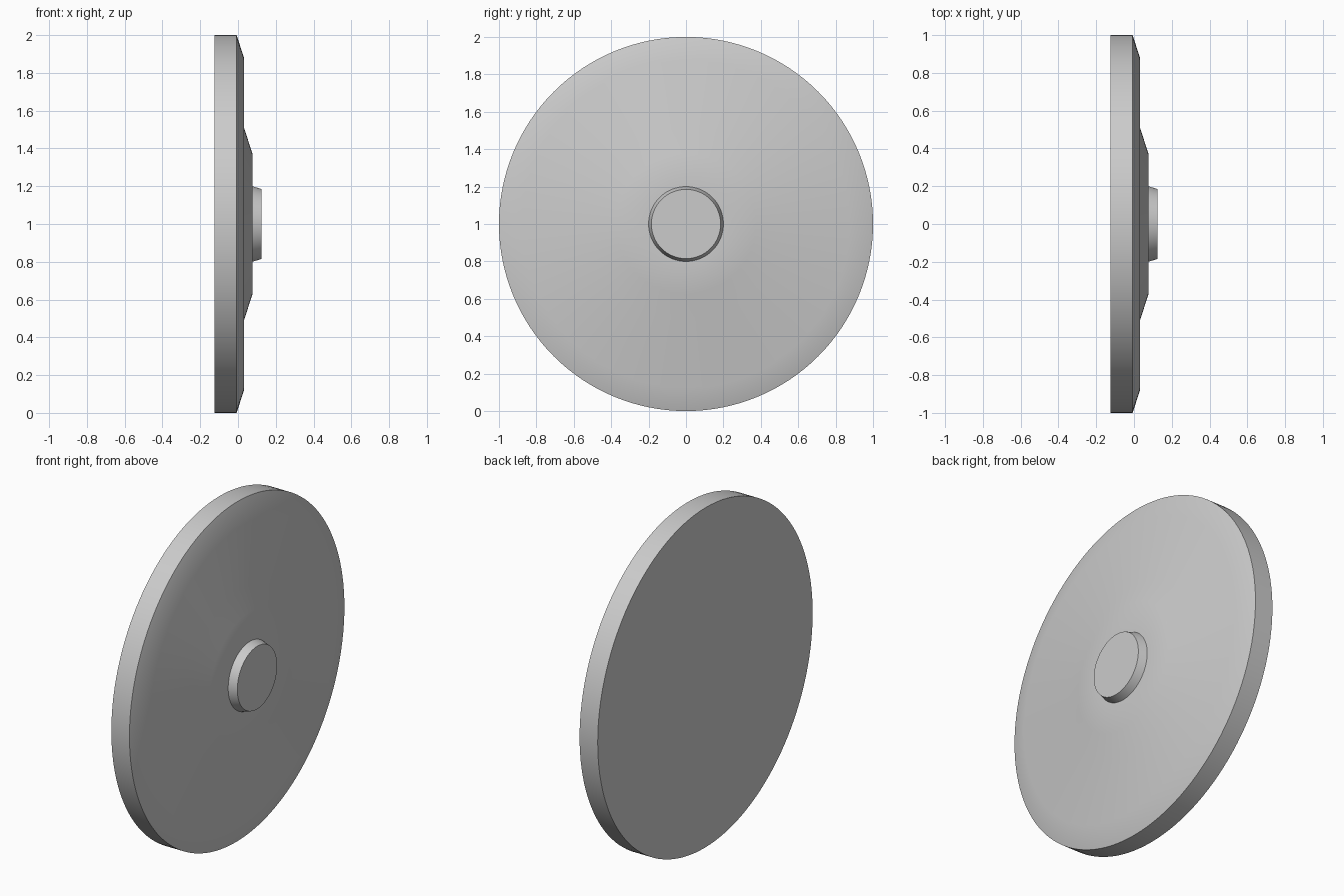
import bpy
import math
import bmesh
from mathutils import Matrix, Vector

cube = bpy.data.objects.get("Cube")
if cube:
    bpy.data.objects.remove(cube, do_unlink=True)

SEGMENTS = 128

# One grey for the whole disc
grey = bpy.data.materials.new("plain grey")
grey.use_nodes = True
colour = (0.6, 0.6, 0.6, 1)
grey.diffuse_color = colour
grey.node_tree.nodes["Principled BSDF"].inputs["Base Color"].default_value = colour


def turned_part(name, profile):
    """Spin (x, radius) points round the x axis and cap both ends."""
    bm = bmesh.new()
    rings = []
    for x, radius in profile:
        rings.append([
            bm.verts.new((x, radius * math.cos(a), 1 + radius * math.sin(a)))
            for a in (2 * math.pi * i / SEGMENTS for i in range(SEGMENTS))
        ])
    for lower, upper in zip(rings, rings[1:]):
        for i in range(SEGMENTS):
            j = (i + 1) % SEGMENTS
            bm.faces.new((lower[i], lower[j], upper[j], upper[i]))
    bm.faces.new(rings[0][::-1])
    bm.faces.new(rings[-1])
    bmesh.ops.recalc_face_normals(bm, faces=bm.faces)
    mesh = bpy.data.meshes.new(name)
    bm.to_mesh(mesh)
    bm.free()
    mesh.materials.append(grey)
    obj = bpy.data.objects.new(name, mesh)
    bpy.context.collection.objects.link(obj)
    bpy.ops.object.select_all(action="DESELECT")
    obj.select_set(True)
    bpy.context.view_layer.objects.active = obj
    bpy.ops.object.shade_smooth_by_angle(angle=math.radians(35))
    return obj


# Disc with flat back, straight rim, sloped edge, raised step and centre boss
turned_part("stepped_disc", [
    (-0.125, 1.0),
    (-0.007, 1.0),
    (0.033, 0.875),
    (0.033, 0.505),
    (0.076, 0.375),
    (0.076, 0.2),
    (0.125, 0.185),
])
